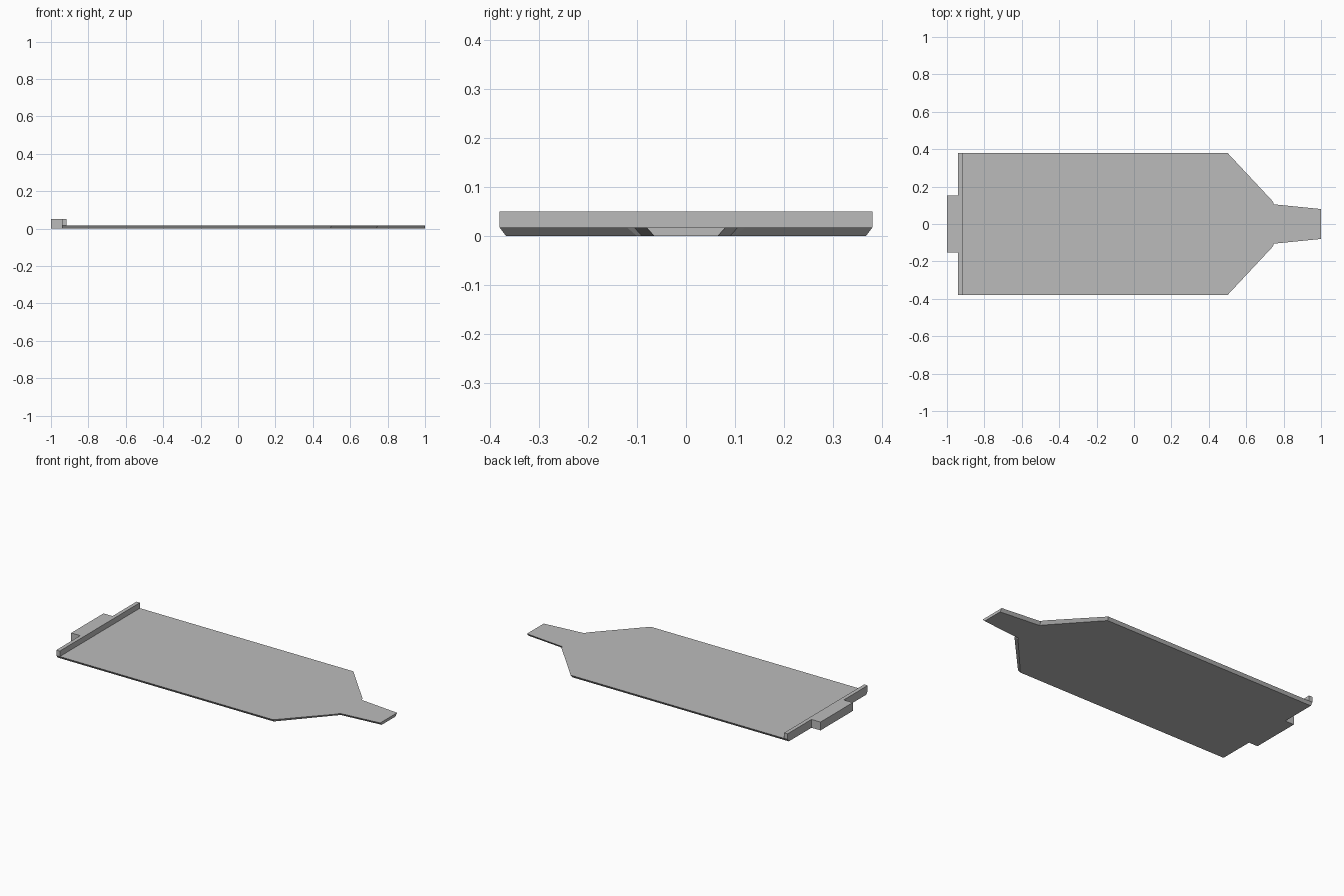
import bpy
import bmesh

cube = bpy.data.objects.get("Cube")
if cube:
    bpy.data.objects.remove(cube, do_unlink=True)

grey = bpy.data.materials.new("plain grey")
grey.use_nodes = True
GREY = (0.5, 0.5, 0.5, 1)
grey.diffuse_color = GREY
grey.node_tree.nodes["Principled BSDF"].inputs["Base Color"].default_value = GREY

PLATE_TOP = 0.017
RIM_TOP = 0.05


def loft(name, lower, upper, z0, z1):
    """Solid between two half outlines (x, y) mirrored across y = 0."""
    bm = bmesh.new()
    rings = []
    for half, z in ((lower, z0), (upper, z1)):
        outline = half + [(x, -y) for x, y in reversed(half)]
        rings.append([bm.verts.new((x, y, z)) for x, y in outline])
    bottom, top = rings
    bm.faces.new(bottom)
    bm.faces.new(top)
    n = len(top)
    for i in range(n):
        j = (i + 1) % n
        bm.faces.new((bottom[i], bottom[j], top[j], top[i]))
    bmesh.ops.recalc_face_normals(bm, faces=bm.faces)
    mesh = bpy.data.meshes.new(name)
    bm.to_mesh(mesh)
    bm.free()
    mesh.materials.append(grey)
    obj = bpy.data.objects.new(name, mesh)
    bpy.context.collection.objects.link(obj)


# Flat plate with tapered neck, sides sloping inward to the underside
loft("plate",
     [(-0.94, 0.367), (0.494, 0.367), (0.735, 0.10), (0.739, 0.09), (1, 0.065)],
     [(-0.94, 0.38), (0.5, 0.38), (0.743, 0.12), (0.748, 0.105), (1, 0.08)],
     0, PLATE_TOP)

# Raised rim across the wide end
rim = [(-0.94, 0.38), (-0.917, 0.38)]
loft("end_rim", rim, rim, PLATE_TOP, RIM_TOP)

# Tab projecting beyond the rim
tab = [(-1, 0.153), (-0.94, 0.153)]
loft("end_tab", tab, tab, 0, RIM_TOP)
